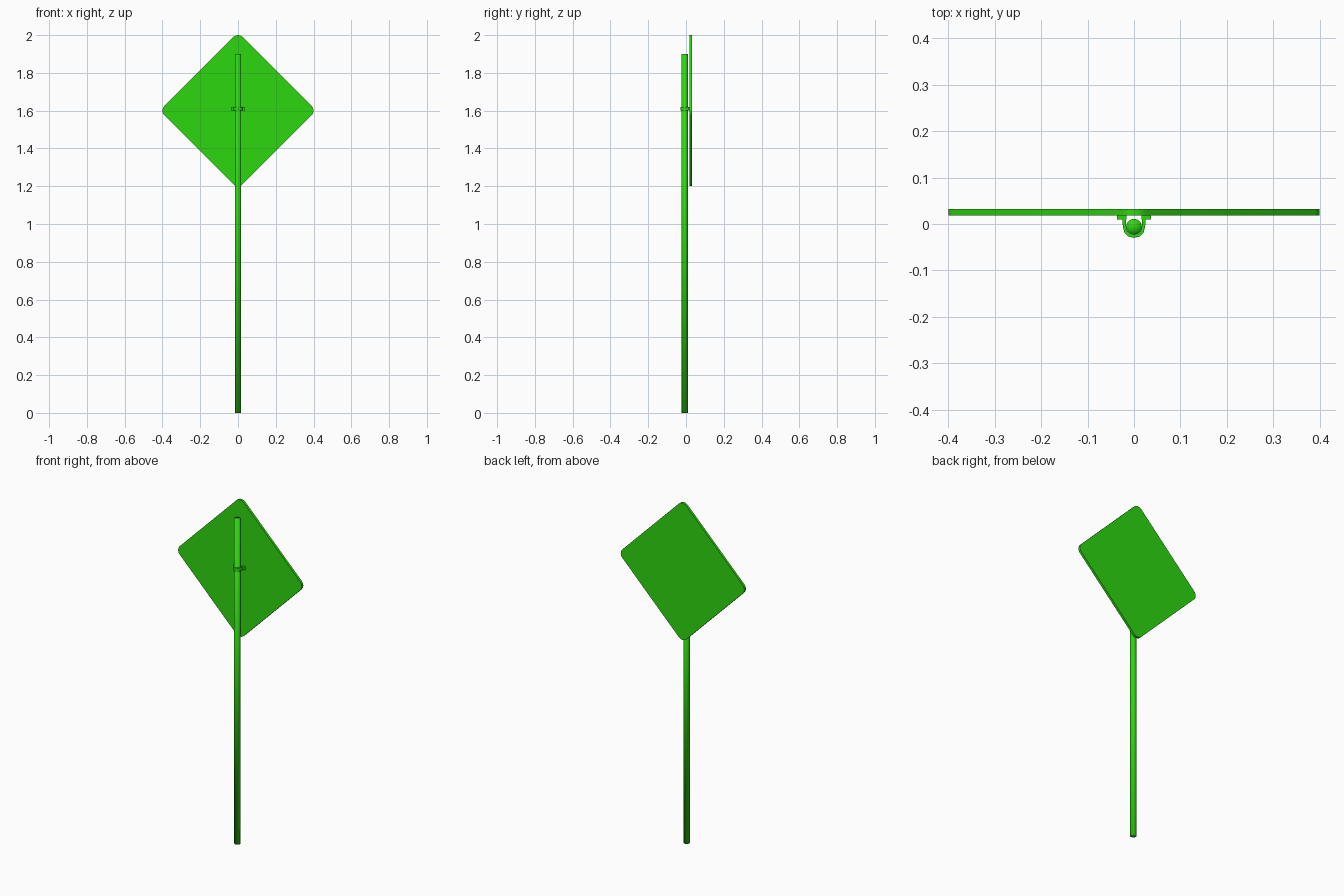
import bpy, bmesh
from math import pi, sin, cos

cube = bpy.data.objects.get("Cube")
if cube:
    bpy.data.objects.remove(cube)

# One green for the whole sign
green = bpy.data.materials.new("bright_green")
green.use_nodes = True
colour = (0.027, 0.68, 0.005, 1)
green.diffuse_color = colour
green.node_tree.nodes["Principled BSDF"].inputs["Base Color"].default_value = colour


def finish(name, bm):
    bmesh.ops.recalc_face_normals(bm, faces=bm.faces)
    mesh = bpy.data.meshes.new(name)
    bm.to_mesh(mesh)
    bm.free()
    mesh.materials.append(green)
    obj = bpy.data.objects.new(name, mesh)
    bpy.context.collection.objects.link(obj)
    return obj


def prism(name, outline, offset):
    """Extrude a closed outline of 3D points along the offset."""
    bm = bmesh.new()
    face = bm.faces.new([bm.verts.new(p) for p in outline])
    new = bmesh.ops.extrude_face_region(bm, geom=[face])["geom"]
    verts = [v for v in new if isinstance(v, bmesh.types.BMVert)]
    bmesh.ops.translate(bm, verts=verts, vec=offset)
    return finish(name, bm)


def smooth(obj, angle):
    bpy.ops.object.select_all(action="DESELECT")
    obj.select_set(True)
    bpy.context.view_layer.objects.active = obj
    bpy.ops.object.shade_smooth_by_angle(angle=angle)


POLE_Y, POLE_R, CLAMP_Z, PANEL_Y = -0.006, 0.017, 1.6, 0.018

# Diamond panel with rounded corners
HALF, CORNER, STEPS = 0.4, 0.035, 6
outline = []
for k in range(4):
    mid = k * pi / 2
    reach = HALF - CORNER
    for i in range(STEPS + 1):
        a = mid - pi / 4 + i * pi / 2 / STEPS
        outline.append((reach * cos(mid) + CORNER * cos(a), PANEL_Y,
                        1.6 + reach * sin(mid) + CORNER * sin(a)))
smooth(prism("sign_panel", outline, (0, 0.014, 0)), pi / 6)

# Round pole, softly shaded over its top edge
bm = bmesh.new()
bmesh.ops.create_cone(bm, cap_ends=True, cap_tris=True, segments=16,
                      radius1=POLE_R, radius2=POLE_R, depth=1.9)
bmesh.ops.translate(bm, verts=bm.verts, vec=(0, POLE_Y, 0.95))
pole = finish("pole", bm)
smooth(pole, pi)

# Clamp strap wrapped round the front of the pole
def arc(radius):
    return [(radius * cos(a), POLE_Y + radius * sin(a), CLAMP_Z)
            for a in (pi + i * pi / 6 for i in range(7))]

outer, inner = arc(0.024), arc(POLE_R)
strap = ([(-0.025, 0.01, CLAMP_Z)] + outer + [(0.025, 0.01, CLAMP_Z)]
         + [(POLE_R, 0.01, CLAMP_Z)] + inner[::-1] + [(-POLE_R, 0.01, CLAMP_Z)])
prism("clamp_strap", strap, (0, 0, 0.02))

# Clamp flanges bolted to the panel
for side, x in (("right", -1), ("left", 1)):
    flange = [(x * px, py, CLAMP_Z) for px, py in
              ((0.016, 0.01), (0.037, 0.01), (0.037, PANEL_Y), (0.016, PANEL_Y))]
    prism("clamp_flange_" + side, flange, (0, 0, 0.02))
